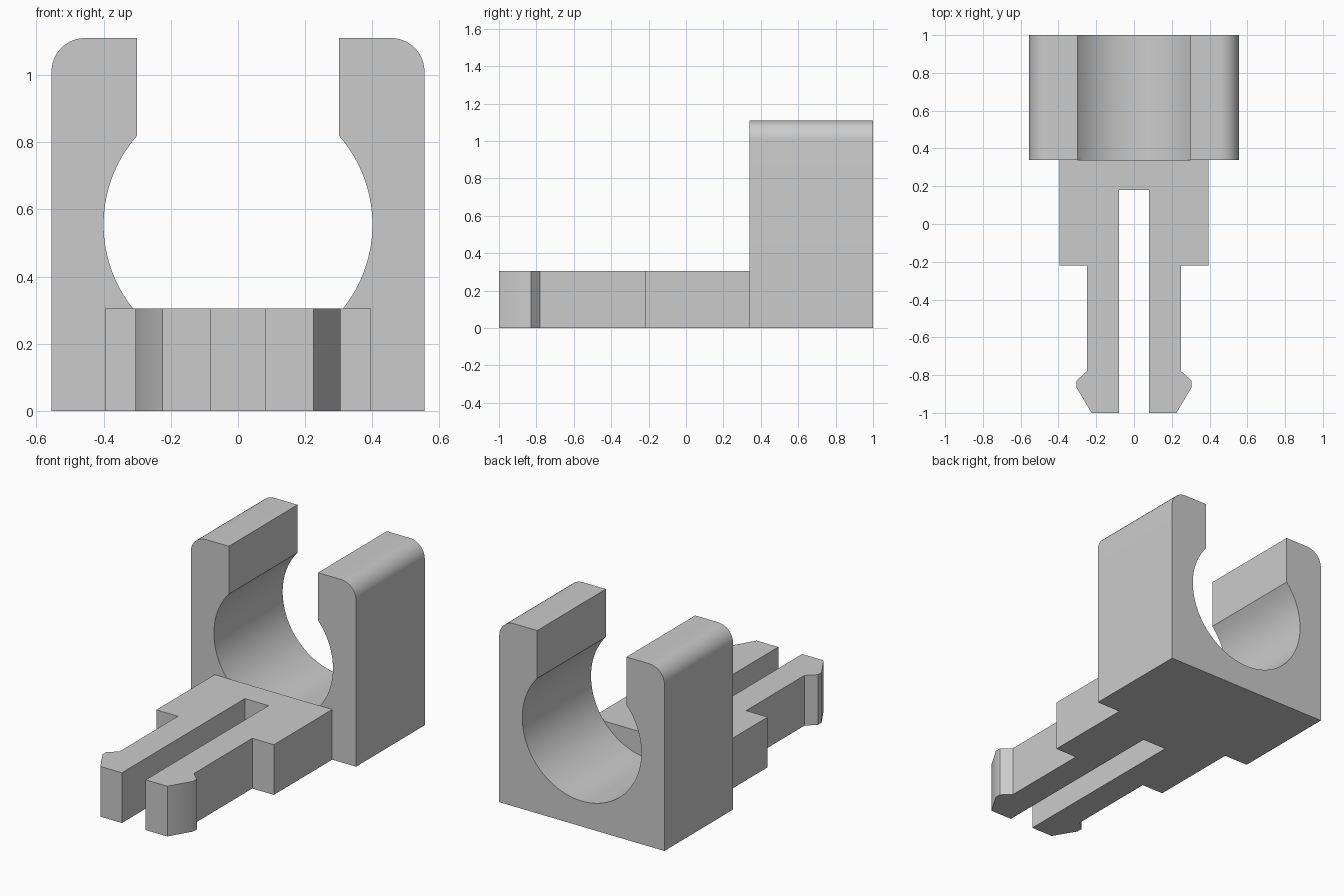
import bpy
import bmesh
import math
from mathutils import Vector

cube = bpy.data.objects.get("Cube")
if cube:
    bpy.data.objects.remove(cube, do_unlink=True)

GREY = (0.6, 0.6, 0.6, 1.0)
grey = bpy.data.materials.new("plain grey")
grey.use_nodes = True
grey.diffuse_color = GREY
grey.node_tree.nodes["Principled BSDF"].inputs["Base Color"].default_value = GREY


def arc(cx, cy, radius, start, end, steps):
    """Points along an arc, angles in degrees."""
    angles = [math.radians(start + (end - start) * i / steps) for i in range(steps + 1)]
    return [(cx + radius * math.cos(a), cy + radius * math.sin(a)) for a in angles]


def mirrored(half):
    """Close a right-hand outline with its left-hand reflection."""
    return half + [(-x, y) for x, y in reversed(half) if abs(x) > 1e-5]


def extrude(name, outline, place, direction):
    """Extrude a flat outline into a solid with smooth curves and sharp edges."""
    bm = bmesh.new()
    face = bm.faces.new([bm.verts.new(place(u, v)) for u, v in outline])
    result = bmesh.ops.extrude_face_region(bm, geom=[face])
    moved = [g for g in result["geom"] if isinstance(g, bmesh.types.BMVert)]
    bmesh.ops.translate(bm, verts=moved, vec=Vector(direction))
    bmesh.ops.recalc_face_normals(bm, faces=bm.faces)
    mesh = bpy.data.meshes.new(name)
    bm.to_mesh(mesh)
    bm.free()
    mesh.materials.append(grey)
    obj = bpy.data.objects.new(name, mesh)
    bpy.context.collection.objects.link(obj)
    bpy.ops.object.select_all(action="DESELECT")
    obj.select_set(True)
    bpy.context.view_layer.objects.active = obj
    bpy.ops.object.shade_smooth_by_angle(angle=math.radians(35))
    return obj


# Open pipe clip: rounded top corners, straight mouth, round bore
WIDTH, HEIGHT, FILLET = 0.555, 1.11, 0.1
BORE, BORE_Z, MOUTH = 0.4, 0.555, 0.3
FRONT, BACK = 0.34, 1.0
mouth_angle = math.degrees(math.acos(MOUTH / BORE))
clip_half = [(WIDTH, 0)]
clip_half += arc(WIDTH - FILLET, HEIGHT - FILLET, FILLET, 0, 90, 10)
clip_half += [(MOUTH, HEIGHT)]
clip_half += arc(0, BORE_Z, BORE, mouth_angle, -90, 36)
extrude("pipe_clip", mirrored(clip_half), lambda x, z: (x, FRONT, z), (0, BACK - FRONT, 0))

# Flat mounting tongue: shoulder, slot and two barbed prongs
tongue_half = [
    (0.395, FRONT), (0.395, -0.22), (0.25, -0.22), (0.25, -0.78),
    (0.305, -0.83), (0.305, -0.865), (0.225, -1), (0.08, -1), (0.08, 0.18),
]
extrude("slotted_tongue", mirrored(tongue_half), lambda x, y: (x, y, 0), (0, 0, 0.305))
